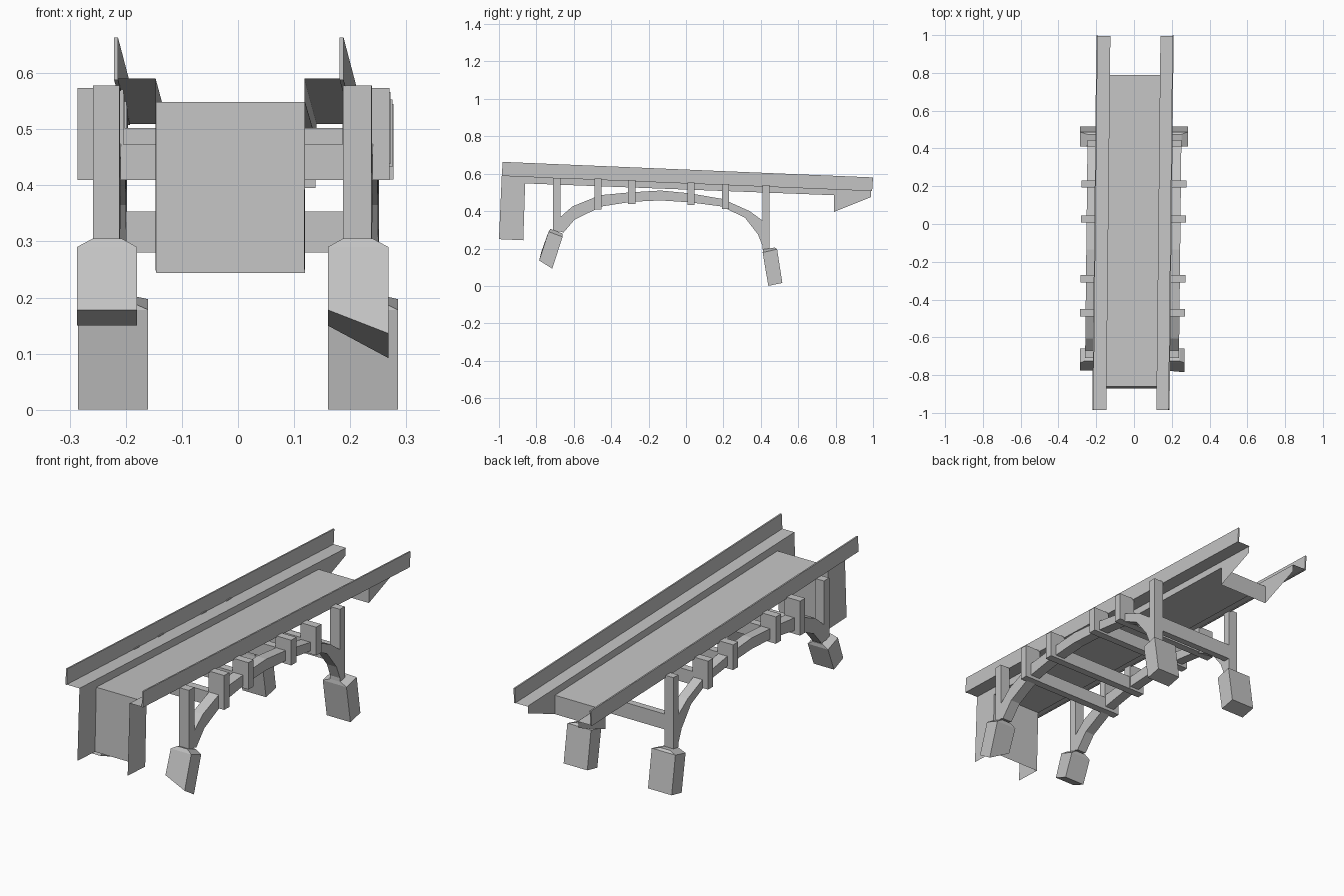
import bpy

if "Cube" in bpy.data.objects:
    bpy.data.objects.remove(bpy.data.objects["Cube"])

mat = bpy.data.materials.new("concrete grey")
mat.diffuse_color = (0.55, 0.55, 0.55, 1)
mat.use_nodes = True
mat.node_tree.nodes["Principled BSDF"].inputs["Base Color"].default_value = mat.diffuse_color
YAW = 0.011   # the bridge runs slightly askew: x shifts with y


def make(name, verts, faces):
    me = bpy.data.meshes.new(name)
    me.from_pydata(verts, [], faces)
    me.materials.append(mat)
    ob = bpy.data.objects.new(name, me)
    bpy.context.collection.objects.link(ob)
    import bmesh
    bm = bmesh.new()
    bm.from_mesh(me)
    bmesh.ops.recalc_face_normals(bm, faces=bm.faces)
    bm.to_mesh(me)
    bm.free()
    return ob


def prism(name, prof, x0, x1):
    """Side profile of (y, z) points, extruded from x0 to x1."""
    n = len(prof)
    v = [(x + YAW * y, y, z) for x in (x0, x1) for y, z in prof]
    f = [tuple(range(n)), tuple(range(n, 2 * n))]
    f += [(i, (i + 1) % n, n + (i + 1) % n, n + i) for i in range(n)]
    return make(name, v, f)


def sheet(name, quads):
    """Thin surfaces given as lists of points."""
    v, f = [], []
    for q in quads:
        f.append(tuple(range(len(v), len(v) + len(q))))
        v += [(x + YAW * y, y, z) for x, y, z in q]
    return make(name, v, f)


def box(name, x0, x1, y0, y1, z0, z1):
    return prism(name, [(y0, z0), (y1, z0), (y1, z1), (y0, z1)], x0, x1)


XL, XR = -0.136, 0.129      # inner kerb faces
PL, PR = -0.210, 0.199      # outer parapet faces

# Deck with end walls
sheet("deck", [
    [(XL, -0.86, 0.548), (XR, -0.86, 0.548), (XR, 0.79, 0.485), (XL, 0.79, 0.485)],
    [(XL, -0.87, 0.244), (XR, -0.87, 0.244), (XR, -0.86, 0.548), (XL, -0.86, 0.548)],
    [(XL, 0.79, 0.395), (XR, 0.79, 0.395), (XR, 0.79, 0.485), (XL, 0.79, 0.485)]])

# Kerb faces running into the abutment wings
wing = [(-0.985, 0.59), (-1.0, 0.25), (-0.87, 0.244), (-0.86, 0.548),
        (0.79, 0.485), (0.79, 0.395), (0.99, 0.475), (0.99, 0.51)]
for side, x in (("left", XL), ("right", XR)):
    sheet(side + "_wing_wall", [[(x, y, z) for y, z in wing]])

# Footways and parapets
for side, xi, xo, t in (("left", XL, PL, 0.007), ("right", XR, PR, -0.007)):
    sheet(side + "_footway", [[(xi, -0.985, 0.59), (xo, -0.985, 0.59),
                               (xo, 0.995, 0.509), (xi, 0.995, 0.509)]])
    prism(side + "_parapet", [(-0.985, 0.588), (0.995, 0.507), (1.0, 0.58), (-0.98, 0.663)],
          xo, xo + t)

# Arch ribs, end columns and posts
arch_top = [(-0.70, 0.30), (-0.67, 0.37), (-0.607, 0.425), (-0.46, 0.485), (-0.30, 0.50),
            (-0.135, 0.51), (0.02, 0.495), (0.195, 0.465), (0.34, 0.40), (0.415, 0.345),
            (0.445, 0.20)]
arch_low = [(-0.655, 0.285), (-0.595, 0.355), (-0.45, 0.425), (-0.29, 0.45),
            (-0.135, 0.457), (0.02, 0.447), (0.19, 0.425), (0.315, 0.365),
            (0.385, 0.275), (0.415, 0.20)]
posts = [(-0.47, 0.409, 0.573), (-0.29, 0.438, 0.566), (0.027, 0.433, 0.553), (0.212, 0.41, 0.545)]
for side, a, b, c, d in (("left", -0.251, -0.203, -0.281, -0.199),
                         ("right", 0.195, 0.246, 0.192, 0.275)):
    prism(side + "_arch_rib", arch_top + arch_low[::-1], a, b)
    box(side + "_front_column", a, b, -0.71, -0.67, 0.29, 0.578)
    box(side + "_back_column", a, b, 0.41, 0.446, 0.195, 0.54)
    for i, (y, z0, z1) in enumerate(posts):
        box(f"{side}_post_{i}", c, d, y - 0.019, y + 0.019, z0, z1)

# Cross beams between the ribs
for i, (y, z0, z1) in enumerate(posts):
    box(f"cross_beam_{i}", -0.205, 0.197, y - 0.018, y + 0.018, z0, z0 + 0.064)
box("back_cross_beam", -0.205, 0.197, 0.412, 0.444, 0.28, 0.353)


def foot(name, x0, x1, c0, c1, rings):
    """Block with a tapered cap; each ring gives front and back (y, z) points."""
    v = []
    for k, ((ya, za), (yb, zb)) in enumerate(rings):
        a, b = (c0, c1) if k == 2 else (x0, x1)
        v += [(a, ya, za), (b, ya, za), (b, yb, zb), (a, yb, zb)]
    f = [(0, 1, 2, 3), (8, 9, 10, 11)]
    for k in (0, 4):
        f += [(k + i, k + (i + 1) % 4, k + 4 + (i + 1) % 4, k + 4 + i) for i in range(4)]
    return make(name, v, f)


# Footings
front = [((-0.775, 0.178), (-0.705, 0.15)), ((-0.735, 0.29), (-0.66, 0.262)),
         ((-0.725, 0.305), (-0.66, 0.28))]
back = [((0.44, 0.0), (0.515, 0.016)), ((0.41, 0.178), (0.487, 0.197)),
        ((0.412, 0.195), (0.475, 0.205))]
foot("left_front_footing", -0.287, -0.18, -0.259, -0.207, front)
fr = foot("right_front_footing", 0.16, 0.268, 0.187, 0.24, front)
foot("left_back_footing", -0.285, -0.16, -0.247, -0.198, back)
foot("right_back_footing", 0.16, 0.285, 0.2, 0.251, back)
# Outer lower corner of the right front footing hangs lower
for i, dz in ((1, -0.042), (2, -0.058)):
    fr.data.vertices[i].co.z += dz
    fr.data.vertices[i].co.y -= 0.01
